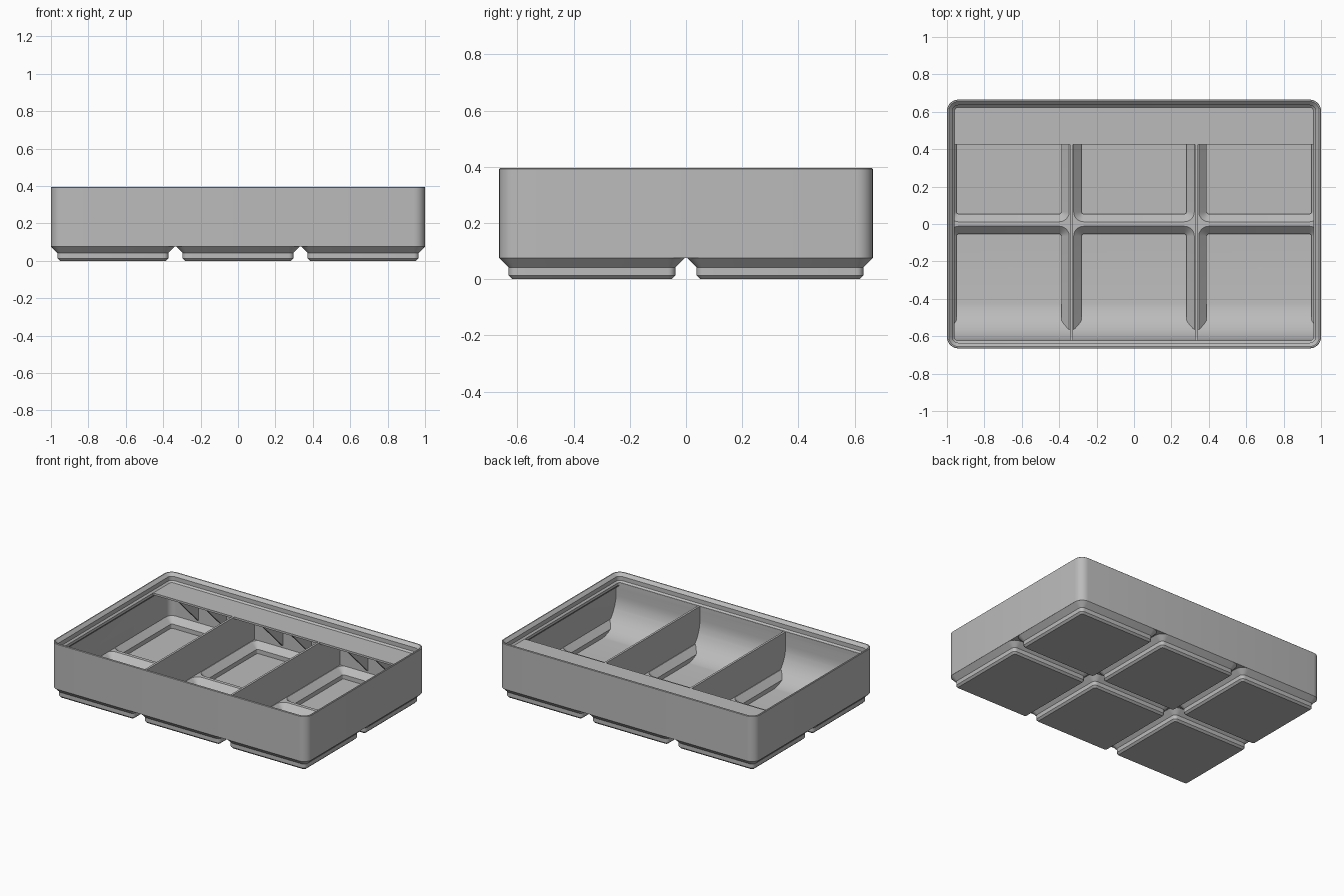
import bpy, bmesh, math

if "Cube" in bpy.data.objects:
    bpy.data.objects.remove(bpy.data.objects["Cube"])

HX, HY, PITCH = 1.0, 0.665, 0.669
DECK, FLOOR, TOP = 0.09, 0.018, 0.335
BASE = 0.0757
parts = []

grey = bpy.data.materials.new("plain grey")
grey.use_nodes = True
colour = (0.5, 0.5, 0.5, 1)
grey.diffuse_color = colour
grey.node_tree.nodes["Principled BSDF"].inputs["Base Color"].default_value = colour


def add_object(name, bm):
    bmesh.ops.recalc_face_normals(bm, faces=bm.faces)
    mesh = bpy.data.meshes.new(name)
    bm.to_mesh(mesh)
    bm.free()
    mesh.materials.append(grey)
    obj = bpy.data.objects.new(name, mesh)
    bpy.context.collection.objects.link(obj)
    return obj


def rounded_ring(bm, cx, cy, hx, hy, r, z, steps=6):
    verts = []
    for k, (sx, sy) in enumerate(((1, 1), (-1, 1), (-1, -1), (1, -1))):
        for i in range(steps + 1):
            a = math.pi / 2 * (k + i / steps)
            verts.append(bm.verts.new((cx + sx * (hx - r) + r * math.cos(a),
                                       cy + sy * (hy - r) + r * math.sin(a), z)))
    return verts


def loft(name, cx, cy, hx, hy, profile, radius=0.06):
    """Closed solid from rounded rectangles; profile lists (inset, z)."""
    bm = bmesh.new()
    rings = [rounded_ring(bm, cx, cy, hx - d, hy - d, max(radius - d, 0.012), z)
             for d, z in profile]
    for a, b in zip(rings, rings[1:]):
        for i in range(len(a)):
            j = (i + 1) % len(a)
            bm.faces.new((a[i], a[j], b[j], b[i]))
    bm.faces.new(rings[0])
    bm.faces.new(rings[-1])
    return add_object(name, bm)


def prism(name, outline, x0, x1):
    """Extrude a (y, z) outline along x."""
    bm = bmesh.new()
    face = bm.faces.new([bm.verts.new((x0, y, z)) for y, z in outline])
    out = bmesh.ops.extrude_face_region(bm, geom=[face])
    moved = [v for v in out["geom"] if isinstance(v, bmesh.types.BMVert)]
    bmesh.ops.translate(bm, verts=moved, vec=(x1 - x0, 0, 0))
    return add_object(name, bm)


def box(name, x0, x1, y0, y1, z0, z1):
    return prism(name, [(y0, z0), (y1, z0), (y1, z1), (y0, z1)], x0, x1)


def carve(obj, cutters):
    for c in cutters:
        mod = obj.modifiers.new("cut", "BOOLEAN")
        mod.operation, mod.solver, mod.object = "DIFFERENCE", "EXACT", c
    deps = bpy.context.evaluated_depsgraph_get()
    mesh = bpy.data.meshes.new_from_object(obj.evaluated_get(deps))
    obj.modifiers.clear()
    obj.data = mesh


# Scoop shape that is left standing along the front of the cavities
R, CY = 0.222, -0.40
arc = [(CY - R * math.sin(a), FLOOR - 0.002 + R * (1 - math.cos(a)))
       for a in (math.pi / 2 * i / 16 for i in range(17))]
scoop = prism("scoop_helper", [(-0.75, 0), (CY, 0)] + arc +
              [(CY - R, TOP - 0.001), (-0.75, TOP - 0.001)], -1.1, 1.1)

# Main cavity with the stacking lip profile
cavity = loft("cavity_helper", 0, 0, HX, HY,
              [(0.0155, DECK), (0.0155, 0.29), (0.041, 0.316), (0.041, TOP),
               (0.030, 0.346), (0.030, 0.375), (0.004, 0.401)])
carve(cavity, [scoop])

# Feet, each with its hollow pocket
pockets = []
for col in (-1, 0, 1):
    for row in (-0.5, 0.5):
        cx, cy, h = col * PITCH, row * PITCH, PITCH / 2
        pocket = loft("pocket_helper", cx, cy, h, h,
                      [(0.054, FLOOR), (0.054, 0.048), (0.011, DECK + 0.001)], 0.064)
        if row < 0:
            carve(pocket, [scoop])
        pockets.append(pocket)
        foot = loft("foot", cx, cy, h, h,
                    [(0.051, 0), (0.038, 0.0127), (0.038, 0.0414), (0.004, BASE)], 0.064)
        carve(foot, [pocket])
        parts.append(foot)

# Outer walls, lip, deck and scoop
body = loft("bin_body", 0, 0, HX, HY, [(0, BASE), (0, 0.392), (0.003, 0.395)])
carve(body, [cavity] + pockets)
parts.append(body)

# Dividers between compartments
for x in (-PITCH / 2, PITCH / 2):
    parts.append(box("divider", x - 0.0075, x + 0.0075, -0.65, 0.65, 0.085, TOP - 0.0005))

# Label shelf at the back, with triangular gussets
parts.append(box("label_shelf", -0.98, 0.98, 0.425, 0.645, 0.321, TOP))
walls = [-0.985, -PITCH / 2, PITCH / 2, 0.985]
for a, b in zip(walls, walls[1:]):
    for t in (1 / 3, 2 / 3):
        x = a + (b - a) * t
        parts.append(prism("shelf_gusset", [(0.43, 0.323), (0.655, 0.323), (0.655, 0.10)],
                           x - 0.006, x + 0.006))

# Helpers are no longer needed once the cuts are made
for helper in [scoop, cavity] + pockets:
    bpy.data.objects.remove(helper)

bpy.ops.object.select_all(action="DESELECT")
for p in parts:
    p.select_set(True)
bpy.context.view_layer.objects.active = body
bpy.ops.object.shade_smooth_by_angle(angle=math.radians(30))
